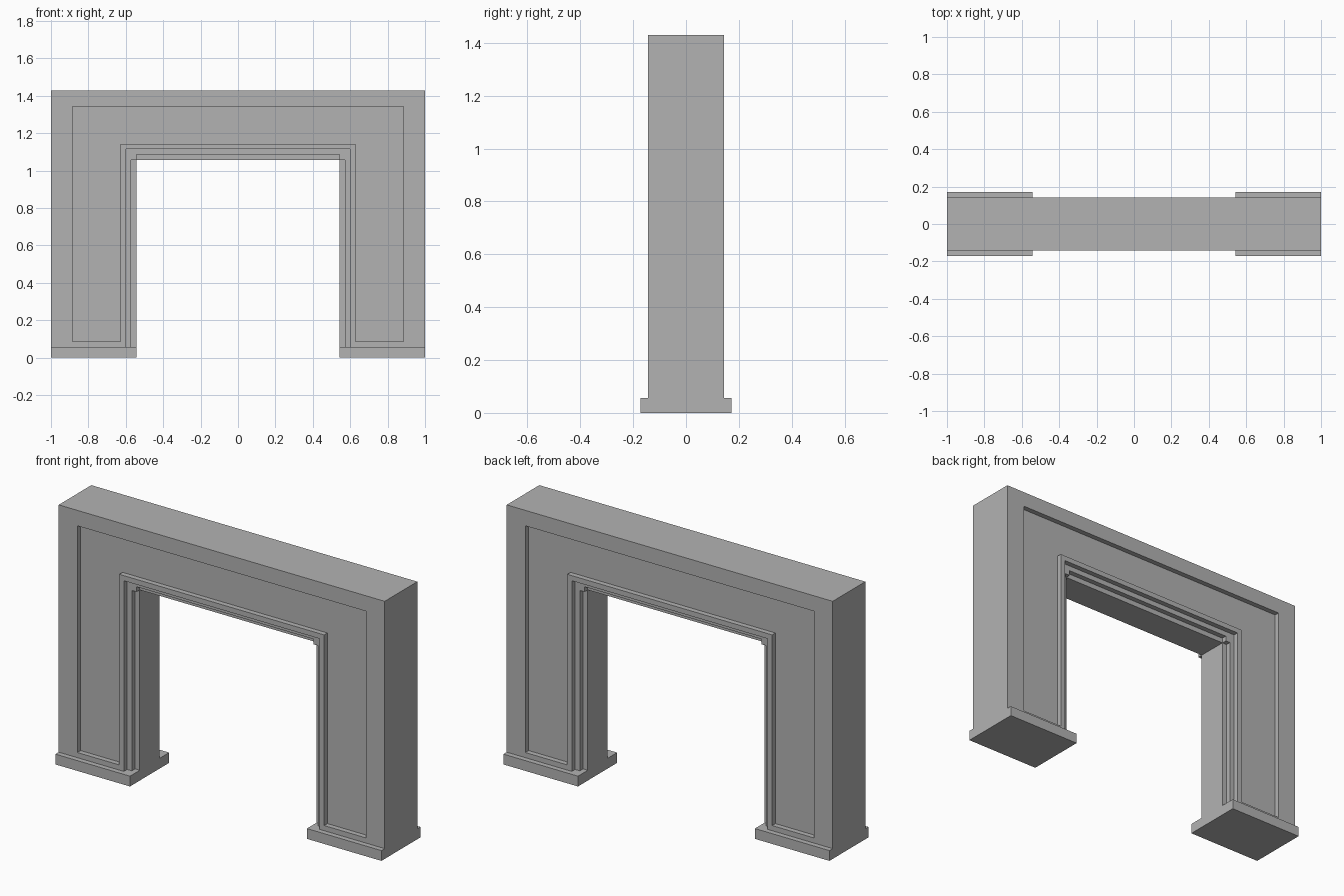
import bpy
import bmesh

U = 2 / 70  # module: every edge falls on a multiple of this

if "Cube" in bpy.data.objects:
    bpy.data.objects.remove(bpy.data.objects["Cube"])

stone = bpy.data.materials.new("grey_stone")
stone.use_nodes = True
grey = (0.45, 0.45, 0.45, 1)
stone.diffuse_color = grey
stone.node_tree.nodes["Principled BSDF"].inputs["Base Color"].default_value = grey


def extrude(name, outline, y0, y1):
    """Extrude an (x, z) outline from y0 to y1, all in modules."""
    bm = bmesh.new()
    face = bm.faces.new([bm.verts.new((x * U, y0 * U, z * U)) for x, z in outline])
    moved = bmesh.ops.extrude_face_region(bm, geom=[face])["geom"]
    verts = [v for v in moved if isinstance(v, bmesh.types.BMVert)]
    bmesh.ops.translate(bm, verts=verts, vec=(0, (y1 - y0) * U, 0))
    bmesh.ops.recalc_face_normals(bm, faces=bm.faces)
    mesh = bpy.data.meshes.new(name)
    bm.to_mesh(mesh)
    bm.free()
    mesh.materials.append(stone)
    obj = bpy.data.objects.new(name, mesh)
    bpy.context.scene.collection.objects.link(obj)
    return obj


def mirrored(half):
    """Complete a right-hand outline with its mirror image."""
    return half + [(-x, z) for x, z in reversed(half)]


def arch(outer, top, inner, head, foot):
    return mirrored([(inner, head), (inner, foot), (outer, foot), (outer, top)])


def cut(target, outline, depth):
    """Recess an outline into both faces, down to |y| = depth."""
    for side in (-1, 1):
        cutter = extrude("cutter", outline, side * depth, side * 8)
        cutter.hide_render = True
        mod = target.modifiers.new("cut", "BOOLEAN")
        mod.operation = "DIFFERENCE"
        mod.solver = "EXACT"
        mod.object = cutter
        graph = bpy.context.evaluated_depsgraph_get()
        result = bpy.data.meshes.new_from_object(target.evaluated_get(graph))
        target.modifiers.clear()
        target.data = result
        bpy.data.objects.remove(cutter)


# Main portal: two legs and a lintel
portal = extrude("portal_frame", arch(35, 50, 19, 37, 2), -5, 5)

# Stepped reveal around the opening; the deeper step keeps square corner blocks
cut(portal, mirrored([(20, 0), (20, 37), (19, 37), (19, 38)]), 3)
cut(portal, mirrored([(21, 0), (21, 39)]), 4)

# Sunken panel running up the legs and across the lintel
cut(portal, arch(31, 47, 22, 40, 3), 4)

# Plinths under each leg
for name, s in (("left_plinth", 1), ("right_plinth", -1)):
    extrude(name, [(s * 19, 0), (s * 35, 0), (s * 35, 2), (s * 19, 2)], -6, 6)
